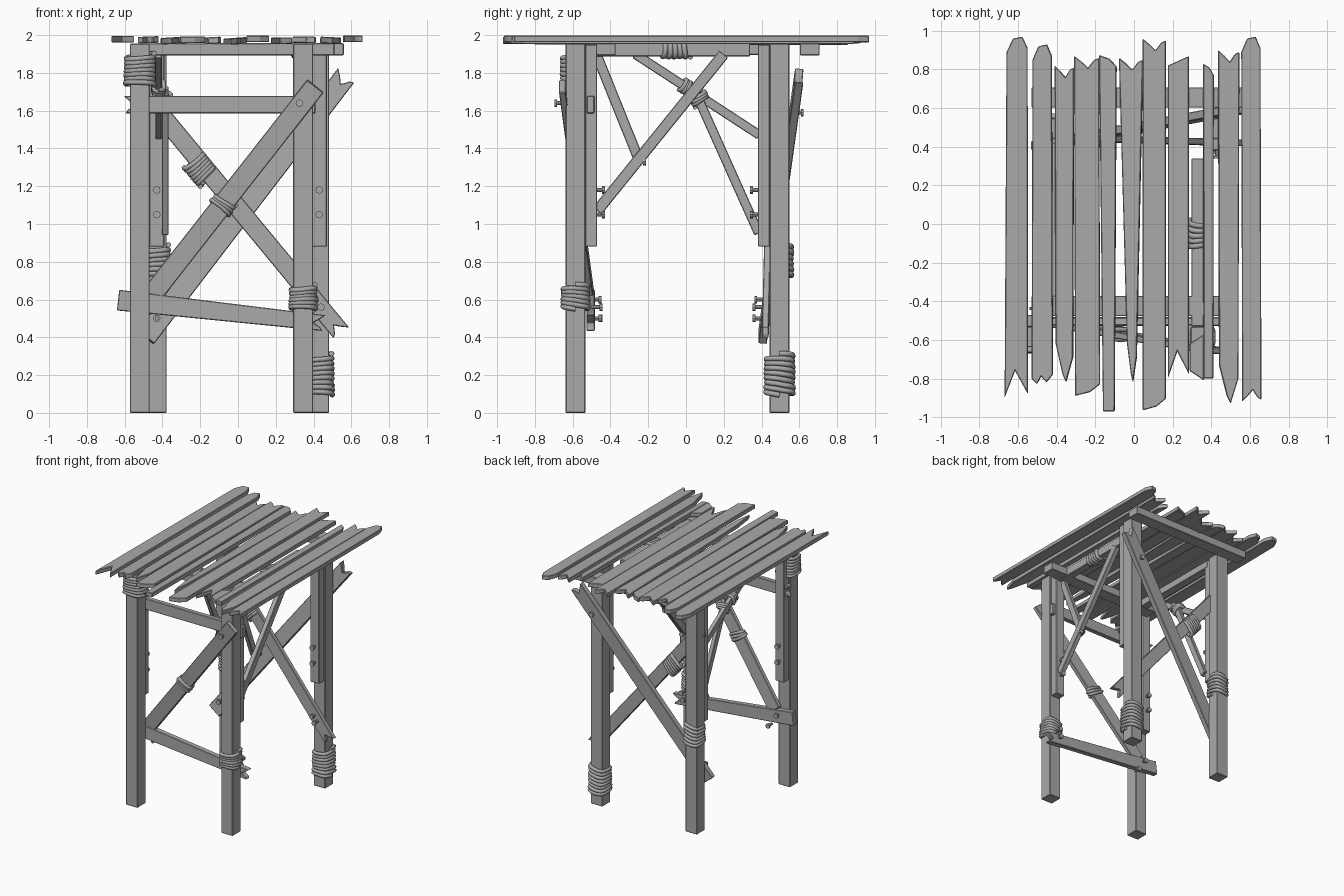
import bpy, bmesh, math, random
from mathutils import Matrix, Vector

random.seed(4)
if "Cube" in bpy.data.objects:
    bpy.data.objects.remove(bpy.data.objects["Cube"])

grey = bpy.data.materials.new("weathered_grey")
grey.use_nodes = True
grey.diffuse_color = (0.4, 0.4, 0.4, 1)
grey.node_tree.nodes["Principled BSDF"].inputs["Base Color"].default_value = (0.4, 0.4, 0.4, 1)

# Broken board ends: (position across the width 0..1, how far it is cut back)
ENDS = {
    "flat": [(0, 0), (1, 0)],
    "slant": [(0, .05), (1, 0)],
    "lean": [(0, 0), (.6, .02), (1, .06)],
    "point": [(0, .08), (.3, .01), (.75, 0), (1, .06)],
    "notch": [(0, 0), (.3, .03), (.55, .06), (.8, .02), (1, .01)],
    "vee": [(0, 0), (.45, .14), (1, .02)],
    "spike": [(0, .2), (.4, .04), (.6, 0), (1, .13)],
    "saw": [(0, .03), (.25, 0), (.45, .04), (.7, .01), (1, .05)],
}


def add_object(name, bm, matrix=Matrix()):
    bmesh.ops.recalc_face_normals(bm, faces=bm.faces)
    mesh = bpy.data.meshes.new(name)
    bm.to_mesh(mesh)
    bm.free()
    mesh.materials.append(grey)
    ob = bpy.data.objects.new(name, mesh)
    ob.matrix_world = matrix
    bpy.context.collection.objects.link(ob)
    return ob


def frame(p, q, facing):
    y = (q - p).normalized()
    z = Vector(facing)
    z = (z - y * z.dot(y)).normalized()
    m = Matrix((y.cross(z), y, z)).transposed().to_4x4()
    m.translation = p
    return m


def board(name, p, q, width, thick, facing, start="flat", end="flat", end_width=None):
    """Board from p to q with broken ends, its wide face turned to 'facing'."""
    p, q = Vector(p), Vector(q)
    length, w2 = (q - p).length, end_width or width
    outline = [((u - .5) * width, cut) for u, cut in ENDS[start]]
    outline += [((u - .5) * w2, length - cut) for u, cut in reversed(ENDS[end])]
    bm = bmesh.new()
    face = bm.faces.new([bm.verts.new((x, y, -thick / 2)) for x, y in outline])
    new = bmesh.ops.extrude_face_region(bm, geom=[face])["geom"]
    bmesh.ops.translate(bm, vec=(0, 0, thick),
                        verts=[v for v in new if isinstance(v, bmesh.types.BMVert)])
    ob = add_object(name, bm, frame(p, q, facing))
    mod = ob.modifiers.new("worn_edges", "BEVEL")
    mod.width, mod.segments = .004, 1
    return ob


def rope(name, centre, axis, facing, rx, ry, length, turns, r=.014):
    """Rope wound around a square bar."""
    c, axis = Vector(centre), Vector(axis).normalized()
    m = frame(c - axis * length / 2, c + axis * length / 2, facing)
    curve = bpy.data.curves.new(name, "CURVE")
    curve.dimensions, curve.bevel_depth, curve.bevel_resolution = "3D", r, 2
    curve.use_fill_caps = True
    steps = 16
    n = turns * steps + 1
    spline = curve.splines.new("POLY")
    spline.points.add(n - 1)
    swell = 1
    for i in range(n):
        a = math.tau * i / steps
        if i % steps == 0:
            swell = random.uniform(.96, 1.05)
        ca, sa = math.cos(a), math.sin(a)
        k = swell / (ca ** 4 + sa ** 4) ** .25
        wave = .01 * math.sin(a + i / n * 2)
        spline.points[i].co = (rx * k * ca, length * i / (n - 1) + wave, ry * k * sa, 1)
    curve.materials.append(grey)
    ob = bpy.data.objects.new(name, curve)
    ob.matrix_world = m
    bpy.context.collection.objects.link(ob)
    for s in curve.splines:
        s.use_smooth = True


def peg(name, pos, direction, length=.05):
    """Peg with a wider head sticking out of the wood."""
    bm = bmesh.new()
    for rad, depth, at in ((.011, length, 0), (.02, .014, length / 2)):
        bmesh.ops.create_cone(bm, cap_ends=True, segments=8, radius1=rad, radius2=rad, depth=depth,
                              matrix=Matrix.Translation((0, 0, at)))
    rot = Vector(direction).to_track_quat("Z", "Y").to_matrix().to_4x4()
    add_object(name, bm, Matrix.Translation(pos) @ rot)


# Legs, each with a splint on its inner face
LEGS = {"front_right": (-.52, -.585), "front_left": (.345, -.585),
        "back_right": (-.43, .495), "back_left": (.43, .495)}
for name, (x, y) in LEGS.items():
    inward = 1 if y < 0 else -1
    board(name + "_leg", (x, y, 0), (x, y, 1.955), .105, .105, (0, -1, 0))
    sy = y + inward * .083
    board(name + "_splint", (x, sy, .88), (x, sy, 1.95), .08, .062, (0, -1, 0))
    for k, z in enumerate((1.05, 1.18)):
        peg(f"{name}_splint_peg_{k}", (x, sy + inward * .04, z), (0, inward, 0))

# Beams under the roof
board("front_beam", (-.53, -.425, 1.925), (.51, -.425, 1.925), .105, .065, (0, 0, 1))
board("back_beam", (-.53, .655, 1.925), (.56, .655, 1.925), .105, .065, (0, 0, 1))
board("left_beam", (.33, -.53, 1.922), (.33, .34, 1.922), .065, .07, (0, 0, 1))
board("right_beam", (-.42, -.4, 1.925), (-.42, .42, 1.925), .065, .06, (0, 0, 1))

# Roof planks: centre x and y of the front end, then the back end, widths, ends, height
PLANKS = [
    (-.61, -.9, -.605, .97, .12, .11, "vee", "point", 1.978),
    (-.475, -.83, -.475, .93, .11, .1, "saw", "point", 1.975),
    (-.36, -.82, -.36, .82, .09, .1, "spike", "notch", 1.97),
    (-.24, -.89, -.245, .87, .13, .13, "lean", "notch", 1.975),
    (-.13, -.97, -.135, .875, .06, .09, "flat", "lean", 1.972),
    (-.01, -.82, -.015, .86, .05, .125, "spike", "notch", 1.968),
    (.105, -.965, .105, .96, .12, .12, "lean", "notch", 1.98),
    (.23, -.8, .23, .87, .11, .11, "vee", "slant", 1.97),
    (.385, -.8, .385, .83, .05, .055, "flat", "lean", 1.975),
    (.49, -.93, .49, .9, .1, .11, "spike", "notch", 1.972),
    (.61, -.92, .605, .97, .1, .1, "notch", "point", 1.98),
]
for i, (xa, ya, xb, yb, wa, wb, sa, sb, z) in enumerate(PLANKS):
    tilt = 0 if z > 1.977 else random.uniform(-.08, .08)
    board(f"roof_plank_{i + 1}", (xa, ya, z), (xb, yb, z), wa, .035, (tilt, 0, 1), sa, sb, wb)
board("roof_plank_stub", (.325, -.81, 1.975), (.325, -.57, 1.975), .075, .033, (0, 0, 1), "slant", "slant")

# Front bracing
F = (0, -1, 0)
board("front_brace", (-.46, -.505, .62), (.41, -.655, 1.73), .11, .035, F, "flat", "flat")
board("front_upper_rail", (-.605, -.505, 1.632), (.41, -.505, 1.632), .092, .04, F, "notch", "flat")
board("front_lower_rail", (-.635, -.505, .597), (.46, -.505, .475), .11, .045, F, "flat", "notch", .085)

# Back bracing
board("back_long_brace", (-.49, .405, .4), (.575, .60, 1.79), .115, .045, F, "flat", "notch")
board("back_cross_brace", (-.45, .45, 1.63), (.55, .42, .42), .1, .035, F, "flat", "notch")

# Side bracing
S = (1, 0, 0)
board("left_long_brace", (.345, -.47, 1.07), (.345, .2, 1.9), .06, .04, S)
board("left_short_brace", (.315, -.475, 1.9), (.315, -.245, 1.33), .055, .035, S)
board("right_top_brace", (-.42, -.27, 1.9), (-.42, .39, 1.47), .05, .035, S)
board("right_hanging_brace", (-.385, .04, 1.72), (-.385, .385, .95), .05, .035, S)

# Rope bindings on the legs
Z = (0, 0, 1)
rope("front_right_rope", (-.52, -.585, 1.815), Z, F, .073, .07, .16, 7)
rope("front_left_rope", (.345, -.585, .61), Z, F, .062, .064, .12, 6)
rope("back_left_rope", (.435, .495, .2), Z, F, .062, .07, .21, 8)
rope("back_right_rope", (-.425, .495, .8), Z, F, .055, .062, .16, 6)
# Rope bindings on the braces
rope("cross_brace_rope", (-.2, .44, 1.29), (1, 0, -1.21), F, .058, .03, .12, 6)
rope("front_brace_rope", (-.08, -.57, 1.105), (.87, -.15, 1.11), F, .058, .028, .055, 3, .012)
rope("beam_rope", (.33, -.055, 1.922), (0, 1, 0), S, .036, .04, .14, 5)
rope("top_brace_rope", (-.42, 0, 1.725), (0, .66, -.43), S, .032, .028, .05, 3, .012)
rope("hanging_brace_rope", (-.39, .07, 1.665), (0, .345, -.77), S, .04, .036, .05, 3, .012)

# Pegs that fix the braces
PEGS = [
    ((.325, -.665, 1.64), F), ((-.43, -.475, .5), (0, 1, 0)), ((-.5, -.48, .6), (0, 1, 0)),
    ((.35, -.48, .5), (0, 1, 0)), ((.36, -.475, .56), (0, 1, 0)), ((.44, .385, .56), F),
    ((.41, .395, .6), F), ((-.43, .385, .5), F), ((.43, .59, 1.59), (0, 1, 0)),
    ((.35, -.245, 1.33), (0, 1, 0)),
]
for i, (pos, direction) in enumerate(PEGS):
    peg(f"brace_peg_{i + 1}", pos, direction)
